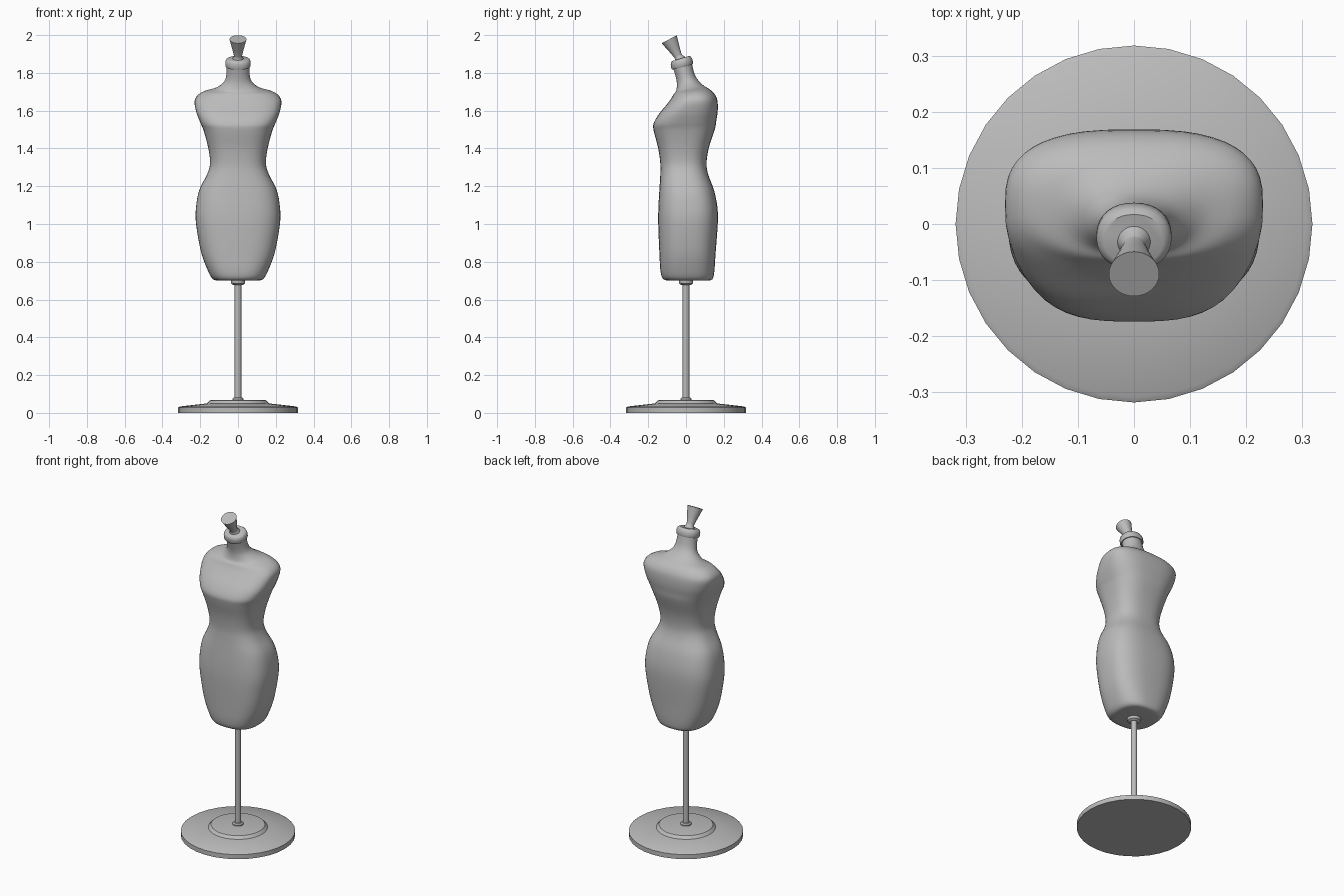
import bpy, math
from mathutils import Matrix, Vector

if "Cube" in bpy.data.objects:
    bpy.data.objects.remove(bpy.data.objects["Cube"])

grey = bpy.data.materials.new("plain grey")
grey.diffuse_color = (0.5, 0.5, 0.5, 1)
grey.use_nodes = True
grey.node_tree.nodes["Principled BSDF"].inputs["Base Color"].default_value = grey.diffuse_color


def skin(name, rings, angle):
    """Join a stack of equal rings into a closed, capped surface."""
    n = len(rings[0])
    verts = [v for r in rings for v in r]
    faces = []
    for i in range(len(rings) - 1):
        for j in range(n):
            k = (j + 1) % n
            faces.append((i*n + j, i*n + k, (i+1)*n + k, (i+1)*n + j))
    faces.append(tuple(reversed(range(n))))
    faces.append(tuple(range((len(rings) - 1)*n, len(rings)*n)))
    me = bpy.data.meshes.new(name)
    me.from_pydata(verts, [], faces)
    me.materials.append(grey)
    ob = bpy.data.objects.new(name, me)
    bpy.context.collection.objects.link(ob)
    bpy.ops.object.select_all(action='DESELECT')
    ob.select_set(True)
    bpy.context.view_layer.objects.active = ob
    bpy.ops.object.shade_smooth_by_angle(angle=math.radians(angle))
    return ob


def oval(key, n=48):
    """Superellipse ring: half width, front y/z, back y/z, squareness."""
    hx, yf, zf, yb, zb, e = key
    out = []
    for j in range(n):
        a = 2*math.pi*j/n
        c, s = math.cos(a), math.sin(a)
        x = hx*math.copysign(abs(c)**(2/e), c)
        t = 0.5 + 0.5*math.copysign(abs(s)**(2/e), s)
        out.append((x, yf + (yb - yf)*t, zf + (zb - zf)*t))
    return out


def spline(keys, steps=4):
    """Catmull-Rom interpolation between key sections."""
    out = []
    for i in range(len(keys) - 1):
        p0, p1 = keys[max(i-1, 0)], keys[i]
        p2, p3 = keys[i+1], keys[min(i+2, len(keys)-1)]
        for s in range(steps):
            t = s/steps
            out.append([0.5*(2*b + (c-a)*t + (2*a-5*b+4*c-d)*t*t
                             + (3*b-a-3*c+d)*t**3)
                        for a, b, c, d in zip(p0, p1, p2, p3)])
    return out + [list(keys[-1])]


def lathe(name, profile, n=32, matrix=Matrix(), angle=30):
    rings = [[matrix @ Vector((r*math.sin(2*math.pi*-j/n), r*math.cos(2*math.pi*-j/n), z))
              for j in range(n)] for r, z in profile]
    return skin(name, rings, angle)


# Torso with shoulders and neck
torso = [
    (.100, -.085, .700, .115, .700, 2.5),
    (.132, -.120, .708, .140, .708, 2.6),
    (.158, -.135, .750, .150, .750, 2.7),
    (.195, -.141, .850, .157, .850, 2.8),
    (.222, -.147, 1.00, .168, 1.00, 2.8),
    (.222, -.146, 1.09, .166, 1.09, 2.8),
    (.205, -.141, 1.18, .148, 1.18, 2.7),
    (.165, -.136, 1.26, .118, 1.26, 2.6),
    (.148, -.136, 1.32, .109, 1.32, 2.6),
    (.157, -.147, 1.40, .120, 1.40, 2.7),
    (.182, -.170, 1.49, .152, 1.50, 2.8),
    (.200, -.172, 1.53, .160, 1.545, 2.9),
    (.220, -.145, 1.58, .168, 1.60, 2.9),
    (.230, -.100, 1.635, .166, 1.655, 2.8),
    (.217, -.078, 1.665, .150, 1.690, 2.6),
    (.182, -.065, 1.688, .125, 1.713, 2.4),
    (.120, -.053, 1.703, .095, 1.732, 2.2),
    (.078, -.048, 1.735, .065, 1.760, 2.1),
    (.063, -.052, 1.770, .045, 1.795, 2.0),
    (.059, -.068, 1.825, .030, 1.855, 2.0),
]
skin("torso", [oval(k) for k in spline(torso)], 50)

# Tilted neck cap
cap = [
    (.063, -.073, 1.817, .036, 1.846, 2.2),
    (.067, -.077, 1.823, .038, 1.852, 2.2),
    (.067, -.081, 1.845, .033, 1.874, 2.2),
    (.062, -.079, 1.857, .026, 1.885, 2.2),
    (.052, -.072, 1.863, .017, 1.890, 2.2),
]
skin("neck_cap", [oval(k, 32) for k in cap], 40)

# Tilted finial knob
tilt = Matrix.Translation((0, -.028, 1.863)) @ Matrix.Rotation(math.radians(28), 4, 'X')
lathe("knob", [(.028, 0), (.031, .006), (.029, .014), (.022, .024), (.022, .034),
               (.030, .070), (.045, .130)], 32, tilt, 35)

# Stand: base disc, pole and the two pole collars
lathe("base", [(.318, 0), (.318, .028), (.308, .034), (.165, .050), (.150, .066), (.14, .068)])
lathe("pole", [(.0175, .06), (.0175, .705)], 24)
lathe("lower_collar", [(.030, .066), (.030, .074), (.024, .081)], 24)
lathe("upper_collar", [(.026, .678), (.036, .684), (.038, .695), (.038, .705)], 24)
